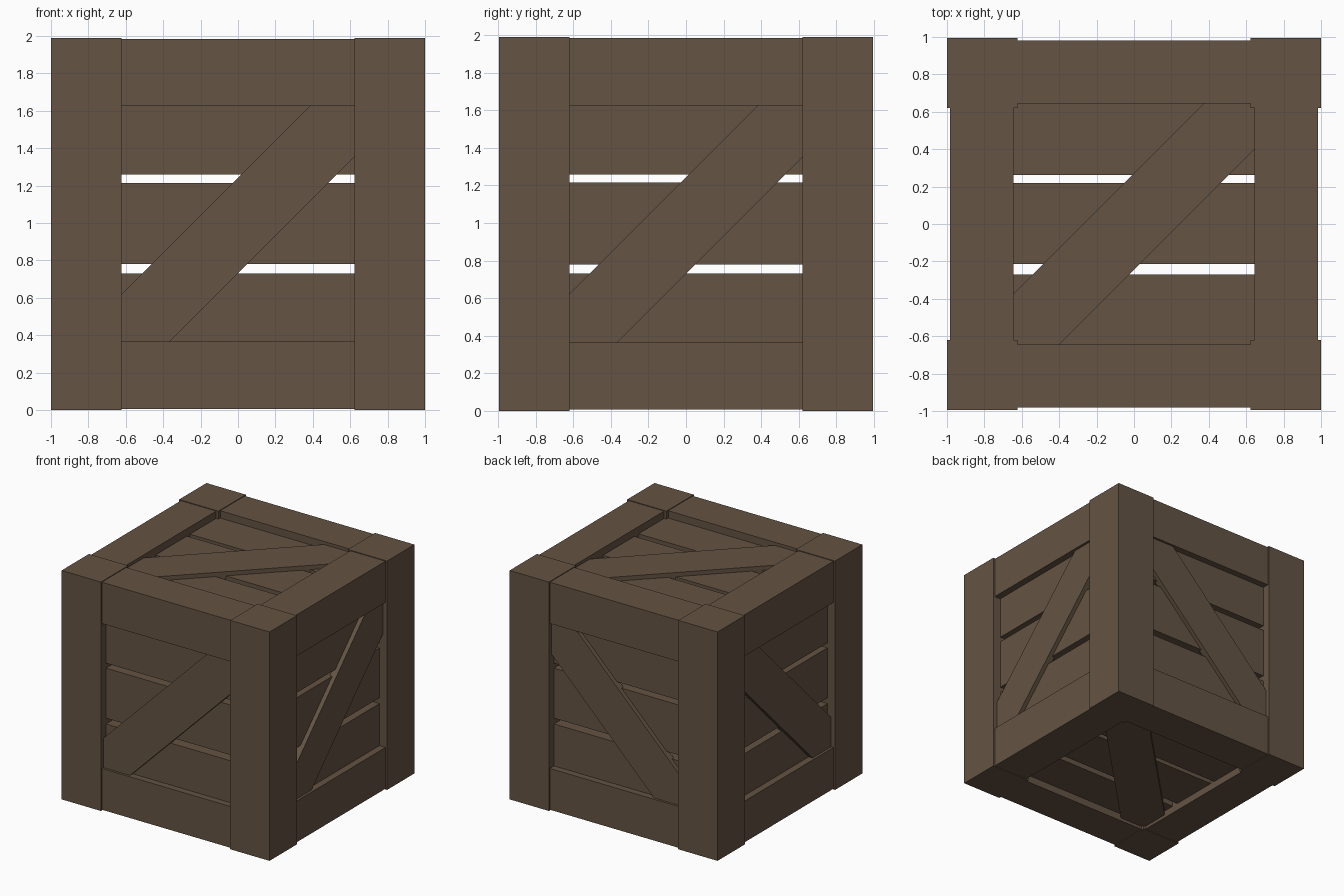
import bpy, bmesh

if "Cube" in bpy.data.objects:
    bpy.data.objects.remove(bpy.data.objects["Cube"])

wood = bpy.data.materials.new("brown_wood")
wood.diffuse_color = (0.128, 0.088, 0.056, 1)
wood.use_nodes = True
wood.node_tree.nodes["Principled BSDF"].inputs["Base Color"].default_value = wood.diffuse_color

H = 1.99            # crate height
ZC = H / 2


def finish(name, bm):
    bmesh.ops.recalc_face_normals(bm, faces=bm.faces)
    me = bpy.data.meshes.new(name)
    bm.to_mesh(me)
    bm.free()
    me.materials.append(wood)
    ob = bpy.data.objects.new(name, me)
    bpy.context.collection.objects.link(ob)
    return ob


def prism(name, outline, near, far, place):
    """Extrude a 2D outline between two depths; place(u, v, d) gives xyz."""
    bm = bmesh.new()
    a = [bm.verts.new(place(u, v, near)) for u, v in outline]
    b = [bm.verts.new(place(u, v, far)) for u, v in outline]
    bm.faces.new(a)
    bm.faces.new(b[::-1])
    n = len(a)
    for i in range(n):
        j = (i + 1) % n
        bm.faces.new((a[i], b[i], b[j], a[j]))
    return finish(name, bm)


def rect(u0, u1, v0, v1):
    return [(u0, v0), (u1, v0), (u1, v1), (u0, v1)]


# Six sides: outline axes (u, v) and outward depth d measured from the centre
sides = {
    "front": lambda u, v, d: (u, -d, v + ZC),
    "back": lambda u, v, d: (u, d, v + ZC),
    "right": lambda u, v, d: (d, u, v + ZC),
    "left": lambda u, v, d: (-d, u, v + ZC),
    "top": lambda u, v, d: (u, v, ZC + d),
    "bottom": lambda u, v, d: (u, v, ZC - d),
}

# Corner posts
for sx, nx in ((-1, "left"), (1, "right")):
    for sy, ny in ((-1, "front"), (1, "back")):
        prism(f"{ny}_{nx}_post",
              rect(sx * 0.622, sx * 1.0, sy * 0.62, sy * 0.995), -ZC, ZC, sides["top"])

# Horizontal rails, top and bottom of each upright side
for side in ("front", "back", "right", "left"):
    outer = 0.982 if side in ("front", "back") else 0.984
    for s, nz in ((-1, "bottom"), (1, "top")):
        prism(f"{side}_{nz}_rail",
              rect(-0.63, 0.63, s * 0.63, s * (ZC - 0.006)), 0.645, outer, sides[side])

# Recessed planks and the diagonal brace on every side
for side, place in sides.items():
    flat = side in ("top", "bottom")
    e = 0.65 if flat else 0.635
    rows = (((-0.66, -0.27), (-0.213, 0.22), (0.262, 0.66)) if flat else
            ((-0.64, -0.265), (-0.215, 0.22), (0.263, 0.64)))
    for i, (v0, v1) in enumerate(rows):
        prism(f"{side}_plank_{i + 1}", rect(-e, e, v0, v1), 0.83, 0.925, place)
    # brace edges follow v = u + hi and v = u + lo
    hi, lo = (0.272, -0.245) if flat else (0.247, -0.265)
    t = 0.65 if flat else 0.635
    prism(f"{side}_brace",
          [(-e, -e + hi), (-e, -t), (-t - lo, -t), (e, e + lo), (e, t), (t - hi, t)],
          0.90, 0.962, place)
